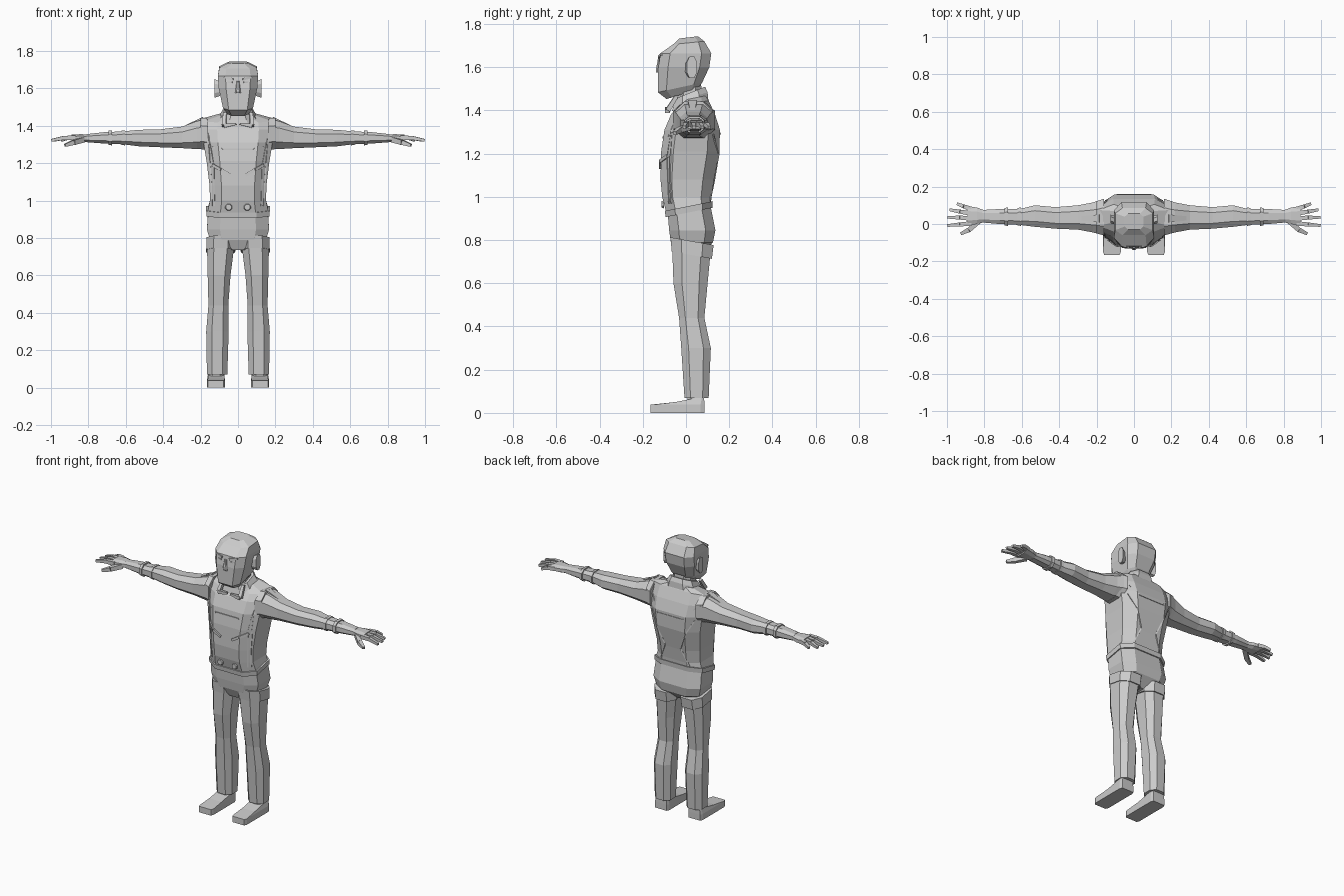
import bpy
import bmesh
from math import pi
from mathutils import Vector, Matrix
from mathutils.bvhtree import BVHTree

cube = bpy.data.objects.get("Cube")
if cube:
    bpy.data.objects.remove(cube)

grey = bpy.data.materials.new("light grey")
grey.use_nodes = True
grey.diffuse_color = (0.6, 0.6, 0.6, 1)
grey.node_tree.nodes["Principled BSDF"].inputs["Base Color"].default_value = (0.6, 0.6, 0.6, 1)


def finish(name, bm, mirror):
    bmesh.ops.recalc_face_normals(bm, faces=bm.faces)
    mesh = bpy.data.meshes.new(name)
    bm.to_mesh(mesh)
    bm.free()
    mesh.materials.append(grey)
    obj = bpy.data.objects.new(name, mesh)
    bpy.context.collection.objects.link(obj)
    if mirror:
        obj.modifiers.new("Mirror", "MIRROR").use_mirror_merge = False
    return obj


def loft(name, rings, axis="z", k=0.5, mirror=False):
    """Skin chamfered rectangles: (position, a0, a1, b0, b1, optional tilt)."""
    shape = [(1, -k), (1, k), (k, 1), (-k, 1), (-1, k), (-1, -k), (-k, -1), (k, -1)]
    bm = bmesh.new()
    loops = []
    for t, a0, a1, b0, b1, *tilt in rings:
        slope = tilt[0] if tilt else 0
        loop = []
        for u, v in shape:
            a = (a0 + a1) / 2 + u * (a1 - a0) / 2
            b = (b0 + b1) / 2 + v * (b1 - b0) / 2
            co = (a, b, t + slope * b) if axis == "z" else (t, a, b)
            loop.append(bm.verts.new(co))
        loops.append(loop)
    for low, high in zip(loops, loops[1:]):
        for i in range(8):
            j = (i + 1) % 8
            bm.faces.new((low[i], low[j], high[j], high[i]))
    bm.faces.new(loops[0])
    bm.faces.new(loops[-1])
    return finish(name, bm, mirror)


def body(name, rings, k=0.5):
    """Symmetric upright loft: (z, half width, y0, y1, optional tilt)."""
    return loft(name, [(z, -w, w, *rest) for z, w, *rest in rings], k=k)


def bars(name, points, radii, sides=4):
    """Tapered bars joining the points, mirrored to both sides."""
    bm = bmesh.new()
    pts = [Vector(p) for p in points]
    for i, (p, q) in enumerate(zip(pts, pts[1:])):
        turn = (q - p).to_track_quat("Z", "Y").to_matrix().to_4x4()
        place = Matrix.Translation((p + q) / 2) @ turn @ Matrix.Rotation(pi / sides, 4, "Z")
        bmesh.ops.create_cone(bm, cap_ends=True, segments=sides, radius1=radii[i],
                              radius2=radii[i + 1], depth=(q - p).length, matrix=place)
    return finish(name, bm, True)


# Head, ears and face
body("head", [(1.48, .055, -.09, .05, .3), (1.513, .08, -.13, .075, .22),
              (1.6, .103, -.128, .108), (1.665, .108, -.118, .117),
              (1.712, .1, -.06, .085, .1), (1.737, .05, -.03, .055, .12)], k=.62)
loft("ear", [(.095, -.005, .04, 1.56, 1.635), (.125, .005, .05, 1.55, 1.65)],
     "x", mirror=True)
body("nose", [(1.575, .016, -.138, -.11), (1.585, .014, -.14, -.11), (1.64, .007, -.13, -.11)])
bars("brow", [(.025, -.122, 1.648), (.075, -.112, 1.66)], [.01, .007])
bars("eye", [(.03, -.124, 1.632), (.065, -.116, 1.634)], [.006, .006])

# Neck and collar
body("neck", [(1.4, .065, -.04, .075), (1.53, .06, -.04, .07)])
body("collar", [(1.41, .115, -.065, .105, .2), (1.45, .09, -.055, .1, .35),
                (1.475, .075, -.05, .088, .4)])
bars("collar_flap", [(.07, -.045, 1.465), (.075, -.085, 1.40), (.01, -.092, 1.41)],
     [.012, .016, .008])

# Jacket
torso = body("jacket", [(.945, .163, -.092, .115, .15), (1.0, .15, -.11, .118),
                        (1.08, .152, -.118, .13), (1.21, .168, -.115, .155),
                        (1.31, .185, -.1, .157), (1.38, .192, -.07, .135),
                        (1.425, .188, -.04, .105, .2), (1.45, .1, -.01, .09, .2)], k=.58)
body("jacket_hem", [(.925, .168, -.094, .122, .2), (.955, .17, -.098, .124, .2)], k=.58)
loft("armhole_band", [(.165, -.06, .135, 1.27, 1.44), (.2, -.05, .12, 1.275, 1.442)],
     "x", mirror=True)

# Raised seams laid on the jacket surface
tree = BVHTree.FromPolygons([v.co for v in torso.data.vertices],
                            [p.vertices for p in torso.data.polygons])


def on_jacket(x, z, side):
    hit = tree.ray_cast(Vector((x, side, z)), Vector((0, -side, 0)))[0]
    return hit if hit else Vector((x, 0, z))


def seam(name, path, side, r=.005):
    bars(name, [on_jacket(x, z, side) for x, z in path], [r] * len(path))


seam("chest_seam", [(0, 1.275), (.08, 1.275), (.14, 1.285)], -1)
seam("front_panel_seam", [(.165, 1.4), (.15, 1.3), (.13, 1.19), (.125, .97)], -1)
seam("side_panel_seam", [(.158, 1.3), (.15, 1.2), (.142, 1.08), (.14, .97)], -1)
seam("pocket_flap", [(.135, 1.19), (.09, 1.165), (.04, 1.135)], -1, .011)
seam("back_yoke_seam", [(0, 1.29), (.09, 1.29), (.16, 1.38)], 1)
seam("back_dart", [(.15, 1.29), (.1, 1.2), (.055, 1.09), (.1, .98)], 1)

# Buttons on the waist
for x in (.05,):
    p = on_jacket(x, .965, -1)
    bars("waist_button", [p, p + Vector((0, -.012, 0))], [.02, .016], 8)

# Sleeves with cuffs and shoulder tabs
loft("sleeve", [(.16, -.06, .135, 1.28, 1.435), (.22, -.045, .115, 1.275, 1.425),
                (.3, -.03, .1, 1.28, 1.395), (.42, -.025, .09, 1.285, 1.38),
                (.53, -.015, .1, 1.29, 1.378), (.61, -.005, .08, 1.3, 1.37),
                (.72, 0, .08, 1.305, 1.365), (.81, .008, .075, 1.312, 1.355)],
     "x", mirror=True)
for x in (.605, .675):
    loft("cuff_band", [(x, -.01, .088, 1.295, 1.375), (x + .018, -.008, .086, 1.297, 1.373)],
         "x", mirror=True)
bars("shoulder_tab", [(.18, .03, 1.428), (.28, .03, 1.39)], [.03, .016])

# Hands
loft("palm", [(.79, .012, .07, 1.314, 1.352), (.84, 0, .088, 1.312, 1.355),
              (.89, -.008, .095, 1.315, 1.352)], "x", mirror=True)
for name, root, knuckle, tip in (("index_finger", .002, -.002, -.008),
                                 ("middle_finger", .03, .034, .036),
                                 ("ring_finger", .056, .066, .076),
                                 ("little_finger", .08, .094, .108)):
    reach = .945 if name == "little_finger" else .985 if name == "ring_finger" else .997
    bars(name, [(.87, root, 1.335), (.93 if reach > .95 else .91, knuckle, 1.335),
                (reach, tip, 1.322)], [.018, .015, .01])
bars("thumb", [(.83, .015, 1.325), (.88, -.03, 1.31), (.925, -.052, 1.295)],
     [.02, .018, .011])

# Trousers
body("hips", [(.735, .045, -.045, .07), (.79, .15, -.07, .125), (.845, .166, -.078, .136),
              (.945, .16, -.085, .112, .2)], k=.58)
loft("hip_hem", [(.735, .015, .17, -.066, .12, -.18), (.8, .012, .168, -.072, .128, -.18)],
     mirror=True)
loft("trouser_leg", [(.07, .057, .166, -.007, .105), (.3, .05, .17, -.022, .115),
                     (.44, .052, .158, -.032, .085), (.6, .04, .162, -.058, .1),
                     (.77, .018, .166, -.064, .116)], mirror=True)

# Shoes
loft("ankle", [(.03, .075, .158, .0, .083), (.09, .075, .155, .012, .085)], mirror=True)
loft("shoe", [(0, .07, .166, -.165, .085), (.038, .07, .166, -.165, .085),
              (.06, .073, .16, -.06, .084, .2)], k=.86, mirror=True)
